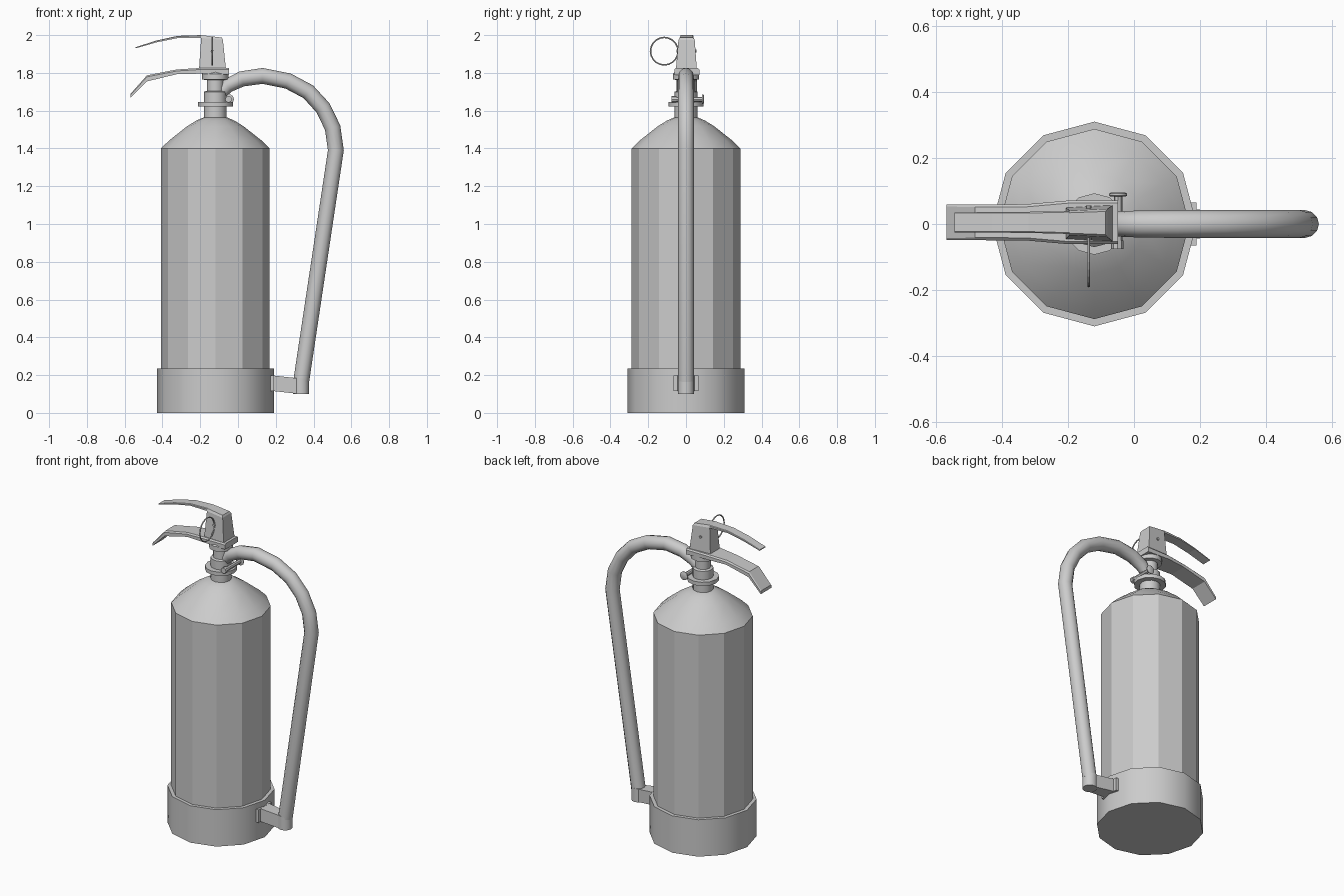
import bpy, bmesh, math
from mathutils import Vector

if "Cube" in bpy.data.objects:
    bpy.data.objects.remove(bpy.data.objects["Cube"])

AX = -0.12  # x of the cylinder axis


def finish(name, bm, smooth=None):
    bmesh.ops.remove_doubles(bm, verts=bm.verts, dist=1e-5)
    bmesh.ops.recalc_face_normals(bm, faces=bm.faces)
    me = bpy.data.meshes.new(name)
    bm.to_mesh(me)
    bm.free()
    ob = bpy.data.objects.new(name, me)
    bpy.context.collection.objects.link(ob)
    if smooth:
        bpy.ops.object.select_all(action='DESELECT')
        ob.select_set(True)
        bpy.context.view_layer.objects.active = ob
        bpy.ops.object.shade_smooth_by_angle(angle=math.radians(smooth))
    return ob


def loft(name, rings, smooth=None):
    """Skin a row of equal-length closed rings and cap both ends."""
    bm = bmesh.new()
    vs = [[bm.verts.new(p) for p in r] for r in rings]
    n = len(vs[0])
    for a, b in zip(vs, vs[1:]):
        for i in range(n):
            j = (i + 1) % n
            bm.faces.new((a[i], a[j], b[j], b[i]))
    bm.faces.new(vs[0])
    bm.faces.new(vs[-1])
    return finish(name, bm, smooth)


def lathe(name, profile, centre=(AX, 0, 0), segs=12, axis='Z', smooth=None):
    """Turn (radius, height) pairs about z, y or x through centre."""
    c = Vector(centre)
    rings = []
    for r, h in profile:
        ring = []
        for i in range(segs):
            a = math.tau * i / segs
            u, v = r * math.cos(a), r * math.sin(a)
            ring.append(c + Vector({'Z': (u, v, h), 'Y': (u, h, v), 'X': (h, u, v)}[axis]))
        rings.append(ring)
    return loft(name, rings, smooth)


def tube(name, path, radii, segs=12):
    """Round tube along a path in the xz plane."""
    pts = [Vector((x, 0, z)) for x, z in path]
    rings = []
    for i, p in enumerate(pts):
        t0 = (p - pts[max(i - 1, 0)]).normalized()
        t1 = (pts[min(i + 1, len(pts) - 1)] - p).normalized()
        t = (t0 + t1).normalized()
        side = Vector((-t.z, 0, t.x))
        rings.append([p + radii[i] * (math.cos(math.tau * k / segs) * side
                      + math.sin(math.tau * k / segs) * Vector((0, 1, 0))) for k in range(segs)])
    return loft(name, rings, 50)


def lever(name, stations, y0=0.005):
    """Bent bar: stations are (x, z_top, thickness, half_width, chamfer)."""
    rings = []
    for x, z, t, w, c in stations:
        rings.append([(x, y0 + y, zz) for y, zz in (
            (-w, z - t), (w, z - t), (w, z - c), (w - c, z), (c - w, z), (-w, z - c))])
    return loft(name, rings)


# Cylinder, foot and neck
lathe("base_ring", [(.31, 0), (.31, .235), (.28, .235)], smooth=40)
lathe("cylinder_body", [(.288, .2), (.288, 1.4), (.245, 1.442), (.15, 1.517),
                        (.1, 1.548), (.06, 1.565)], smooth=29)
lathe("neck", [(.06, 1.55), (.06, 1.70), (.045, 1.705), (.045, 1.77)], smooth=40)
lathe("neck_collar", [(.055, 1.622), (.093, 1.622), (.093, 1.646), (.055, 1.646)], smooth=40)
lathe("valve_flange", [(.045, 1.762), (.07, 1.765), (.07, 1.795), (.06, 1.805)], smooth=40)

# Valve cross bolt with its cap and knob
lathe("valve_bolt", [(.013, -.07), (.013, .09)], (-.048, 0, 1.66), 8, 'Y', 40)
lathe("bolt_cap", [(.024, .084), (.027, .086), (.027, .092), (.022, .095)], (-.048, 0, 1.66), 10, 'Y', 40)
lathe("bolt_knob", [(.018, -.076), (.018, -.05)], (-.05, 0, 1.66), 8, 'Y', 40)

# Lower carrying handle
lever("lower_handle", [
    (-.568, 1.69, .02, .054, .006), (-.482, 1.787, .032, .054, .008),
    (-.325, 1.818, .025, .055, .008), (-.2, 1.826, .03, .066, .008),
    (-.048, 1.826, .036, .066, .008)])

# Upper squeeze lever
lever("squeeze_lever", [
    (-.543, 1.936, .006, .03, .002), (-.43, 1.972, .010, .031, .003),
    (-.32, 1.996, .012, .032, .004), (-.195, 2.0, .016, .035, .004)])

# Tapered lever housing
loft("lever_housing", [
    [(-.207, -.046, 1.81), (-.063, -.054, 1.81), (-.063, .058, 1.81), (-.207, .05, 1.81)],
    [(-.195, -.034, 1.985), (-.08, -.04, 1.975), (-.08, .046, 1.975), (-.195, .04, 1.985)],
    [(-.195, -.028, 2.0), (-.086, -.032, 1.987), (-.086, .038, 1.987), (-.195, .034, 2.0)]])

# Safety pin and pull ring
lathe("safety_pin", [(.008, -.05), (.008, .056)], (-.137, 0, 1.915), 8, 'Y', 40)
bpy.ops.mesh.primitive_torus_add(major_radius=.073, minor_radius=.004, major_segments=20,
                                 minor_segments=6, location=(-.137, -.115, 1.915),
                                 rotation=(0, math.pi / 2, 0))
bpy.context.object.name = "pull_ring"

# Hose
path = [(-.10, 1.68), (-.055, 1.732), (.02, 1.768), (.13, 1.784), (.265, 1.757),
        (.372, 1.70), (.45, 1.615), (.501, 1.51), (.518, 1.39), (.335, .17)]
tube("hose", path, [.028, .038, .041] + [.042] * 7)

# Hose holder: pad, arm and cup
loft("holder_pad", [[(x, y, z) for y, z in ((-.065, .115), (.065, .115), (.065, .198), (-.065, .198))]
                    for x in (.15, .19)])
loft("holder_arm", [[(x, y, z + d) for y, z in ((-w, 0), (w, 0), (w, .082), (-w, .082))]
                    for x, d, w in ((.175, .117, .045), (.31, .102, .035))])
lathe("holder_cup", [(.043, .1), (.043, .186)], (.333, 0, 0), 12, smooth=40)
